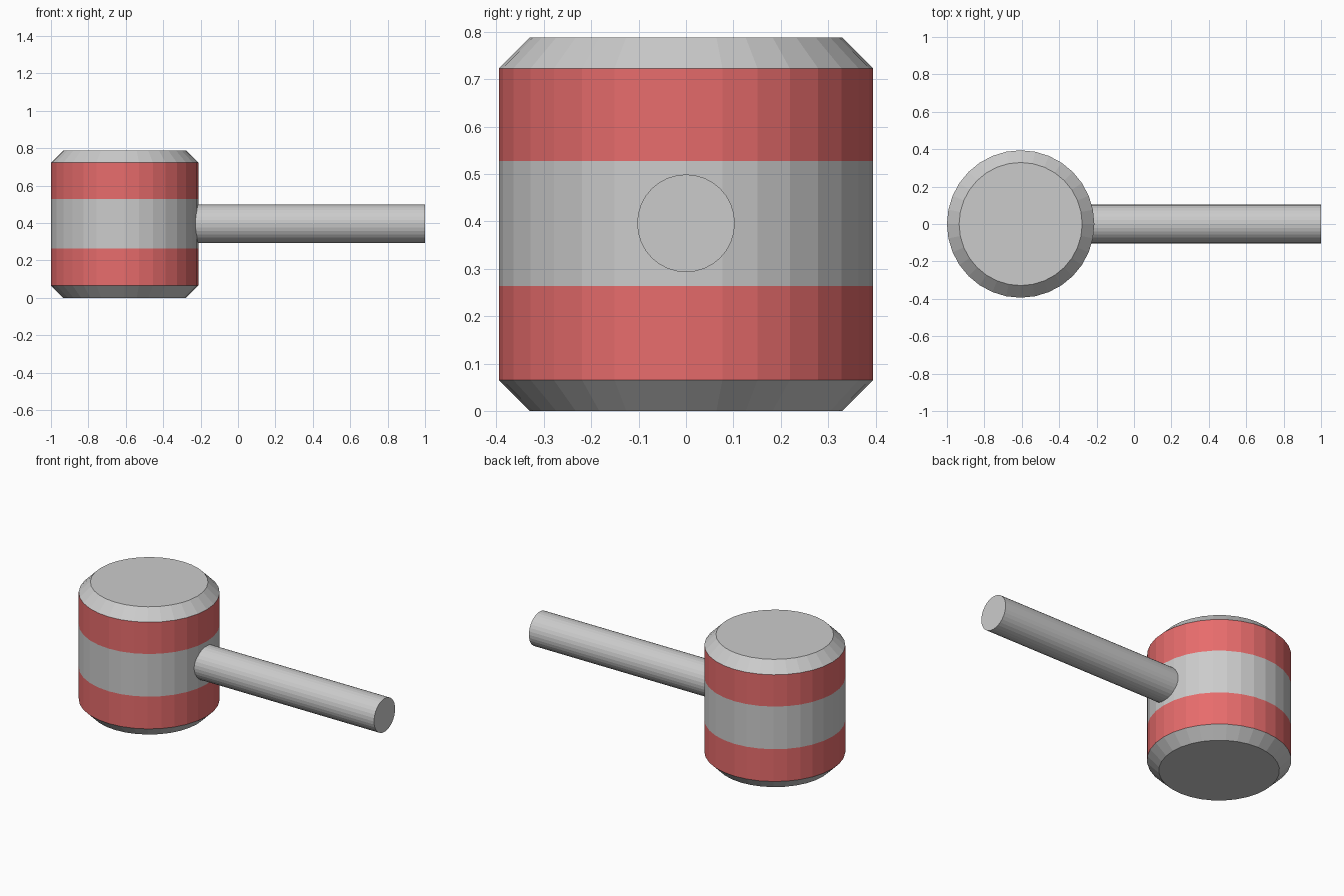
import bpy
import bmesh
from math import cos, sin, tau
from mathutils import Matrix

if "Cube" in bpy.data.objects:
    bpy.data.objects.remove(bpy.data.objects["Cube"])

SIDES = 32


def lathe(name, profile, matrix, materials=(), band_slots=None):
    """Revolve (radius, height) rings around local z and cap both ends."""
    bm = bmesh.new()
    rings = [[bm.verts.new((r * cos(tau * i / SIDES), r * sin(tau * i / SIDES), z))
              for i in range(SIDES)] for r, z in profile]
    for k, (low, high) in enumerate(zip(rings, rings[1:])):
        for i in range(SIDES):
            j = (i + 1) % SIDES
            face = bm.faces.new((low[i], low[j], high[j], high[i]))
            face.material_index = band_slots[k] if band_slots else 0
    bm.faces.new(rings[0][::-1])
    bm.faces.new(rings[-1])
    bm.transform(matrix)
    mesh = bpy.data.meshes.new(name)
    bm.to_mesh(mesh)
    bm.free()
    for mat in materials:
        mesh.materials.append(mat)
    obj = bpy.data.objects.new(name, mesh)
    bpy.context.collection.objects.link(obj)
    return obj


red = bpy.data.materials.new("red_band")
red.diffuse_color = (0.8, 0.15, 0.15, 1)
red.use_nodes = True
red.node_tree.nodes["Principled BSDF"].inputs["Base Color"].default_value = red.diffuse_color

# Barrel head: chamfered ends, two red bands around a grey middle
R, R_END, HEAD_X = 0.394, 0.329, -0.606
lathe("hammer_head",
      [(R_END, 0), (R, 0.065), (R, 0.264), (R, 0.527), (R, 0.723), (R_END, 0.788)],
      Matrix.Translation((HEAD_X, 0, 0)),
      materials=(None, red), band_slots=(0, 1, 0, 1, 0))

# Round handle, running from inside the head out along +x
lathe("handle", [(0.103, HEAD_X + 0.3), (0.103, 1.0)],
      Matrix.Translation((0, 0, 0.396)) @ Matrix.Rotation(tau / 4, 4, 'Y'))
